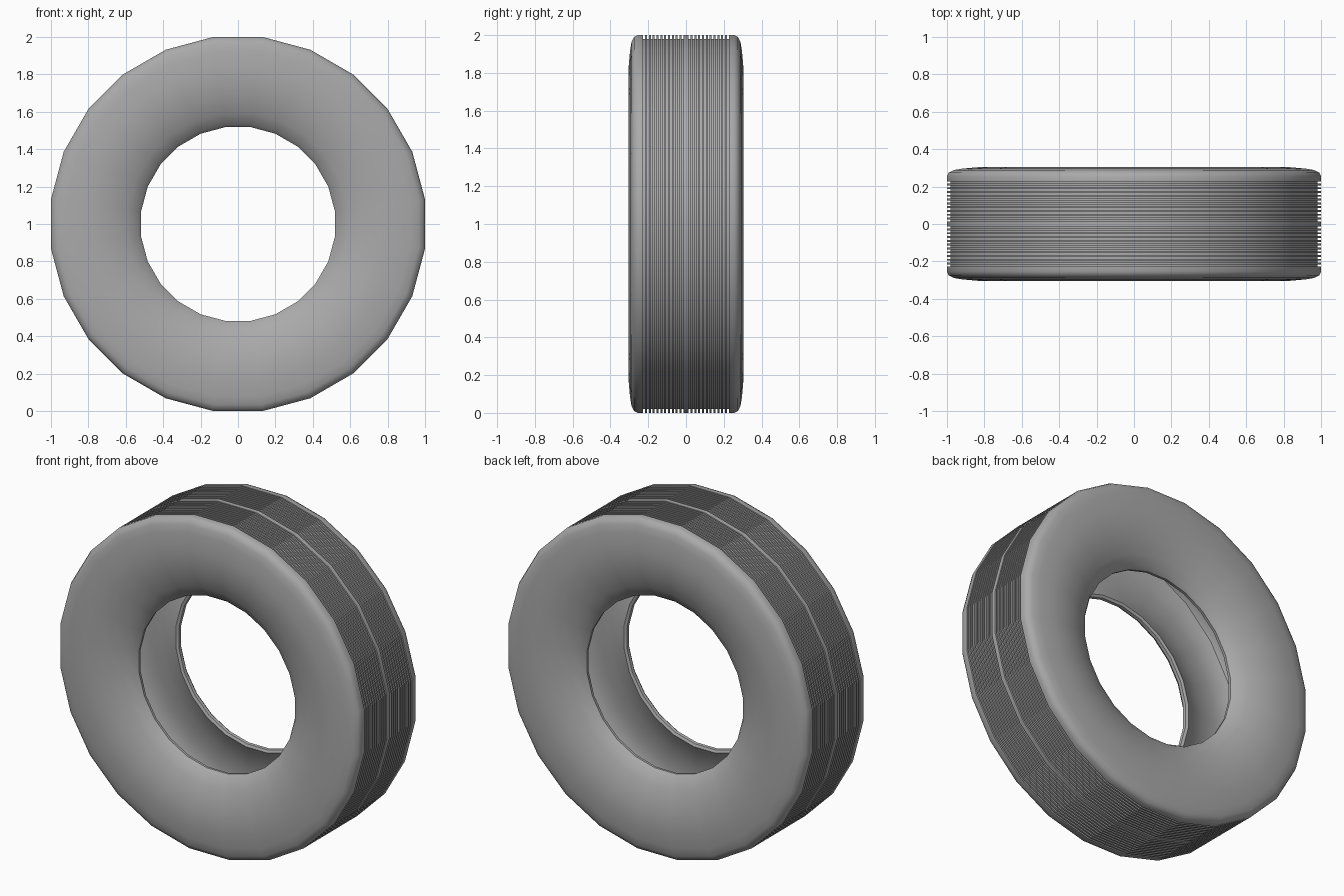
import bpy, bmesh, math

cube = bpy.data.objects.get("Cube")
if cube:
    bpy.data.objects.remove(cube, do_unlink=True)

SEGMENTS = 24
FLAT = 1 / math.cos(math.pi / SEGMENTS)   # flats, not corners, touch the outer size

rubber = bpy.data.materials.new("grey_rubber")
rubber.use_nodes = True
rubber.diffuse_color = (0.4, 0.4, 0.4, 1)
rubber.node_tree.nodes["Principled BSDF"].inputs["Base Color"].default_value = (0.4, 0.4, 0.4, 1)

# Half cross-section as (radius, y): ribbed tread from the centre rib outwards
GROOVES, DEPTH, CENTRE_RIB, TREAD = 11, 0.02, 0.014, 0.237
pitch = (TREAD - CENTRE_RIB) / GROOVES
half = []
for i in range(GROOVES):
    y = CENTRE_RIB + i * pitch
    half += [(1, y), (1 - DEPTH, y), (1 - DEPTH, y + pitch / 2), (1, y + pitch / 2)]

# Shoulder, bulging sidewall, bead, then the hollow inside back to the centre
half += [(1.0, 0.255), (0.99, 0.275), (0.965, 0.288), (0.92, 0.296), (0.83, 0.304),
         (0.75, 0.3), (0.67, 0.284), (0.59, 0.255), (0.535, 0.222), (0.518, 0.2),
         (0.52, 0.182), (0.535, 0.175), (0.6, 0.212), (0.69, 0.245), (0.8, 0.262),
         (0.89, 0.255), (0.93, 0.235), (0.945, 0.2)]
profile = half + [(r, -y) for r, y in reversed(half)]

# Revolve the closed profile around the y axis
bm = bmesh.new()
rings = []
for s in range(SEGMENTS):
    a = 2 * math.pi * (s + 0.5) / SEGMENTS
    rings.append([bm.verts.new((r * FLAT * math.sin(a), y, 1 + r * FLAT * math.cos(a)))
                  for r, y in profile])
count = len(profile)
for s in range(SEGMENTS):
    here, there = rings[s], rings[(s + 1) % SEGMENTS]
    for k in range(count):
        n = (k + 1) % count
        bm.faces.new((here[k], here[n], there[n], there[k]))
bmesh.ops.recalc_face_normals(bm, faces=bm.faces)

mesh = bpy.data.meshes.new("tyre")
bm.to_mesh(mesh)
bm.free()
mesh.materials.append(rubber)
tyre = bpy.data.objects.new("tyre", mesh)
bpy.context.collection.objects.link(tyre)

# Smooth rubber with crisp groove edges
bpy.context.view_layer.objects.active = tyre
tyre.select_set(True)
bpy.ops.object.shade_smooth_by_angle(angle=math.radians(40))
